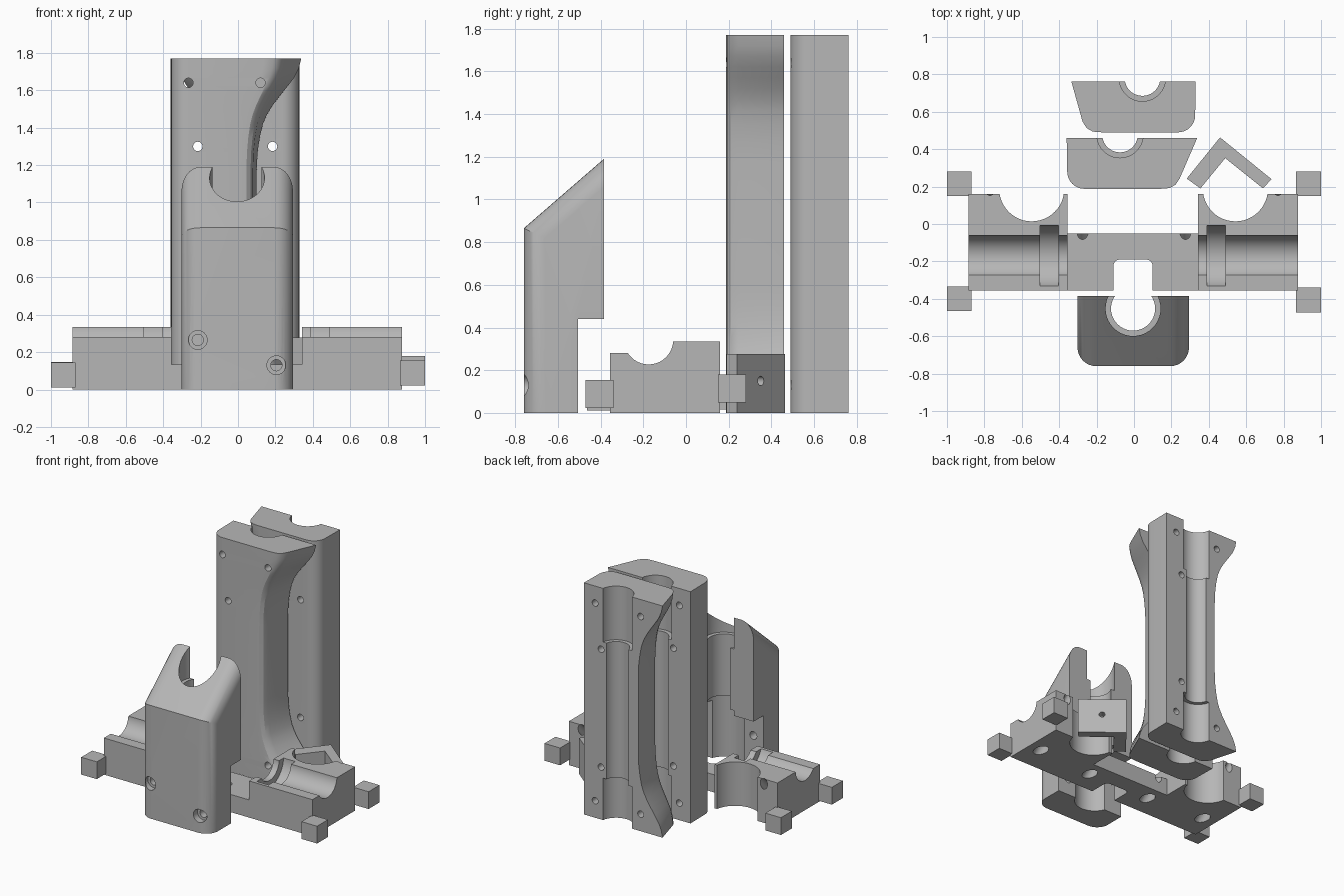
import bpy, bmesh, math
from mathutils import Vector

if "Cube" in bpy.data.objects:
    bpy.data.objects.remove(bpy.data.objects["Cube"])

grey = bpy.data.materials.new("plain_grey")
grey.diffuse_color = (0.47, 0.47, 0.47, 1)
grey.use_nodes = True
grey.node_tree.nodes["Principled BSDF"].inputs["Base Color"].default_value = grey.diffuse_color


def finish(name, bm):
    bmesh.ops.recalc_face_normals(bm, faces=bm.faces)
    me = bpy.data.meshes.new(name)
    bm.to_mesh(me)
    bm.free()
    ob = bpy.data.objects.new(name, me)
    bpy.context.collection.objects.link(ob)
    me.materials.append(grey)
    return ob


def loft(name, rings):
    """Closed solid through rings of equal point count."""
    bm = bmesh.new()
    vs = [[bm.verts.new(p) for p in r] for r in rings]
    n = len(vs[0])
    for a, b in zip(vs, vs[1:]):
        for i in range(n):
            bm.faces.new((a[i], a[(i + 1) % n], b[(i + 1) % n], b[i]))
    bm.faces.new(vs[0][::-1])
    bm.faces.new(vs[-1])
    return finish(name, bm)


def box(name, x0, x1, y0, y1, z0, z1):
    return loft(name, [[(x0, y0, z), (x1, y0, z), (x1, y1, z), (x0, y1, z)] for z in (z0, z1)])


def rod(p, q, r, n=40):
    p, q = Vector(p), Vector(q)
    d = q - p
    rot = d.to_track_quat('Z', 'Y')
    ring = [rot @ Vector((r * math.cos(2 * math.pi * i / n), r * math.sin(2 * math.pi * i / n), 0)) for i in range(n)]
    return loft("cutter", [[p + v for v in ring], [q + v for v in ring]])


def combine(ob, tools, op='DIFFERENCE'):
    for t in tools:
        m = ob.modifiers.new("bool", 'BOOLEAN')
        m.operation, m.solver, m.object = op, 'EXACT', t
        bpy.context.view_layer.objects.active = ob
        bpy.ops.object.modifier_apply(modifier=m.name)
        bpy.data.objects.remove(t)


def smooth(ob):
    bpy.ops.object.select_all(action='DESELECT')
    ob.select_set(True)
    bpy.context.view_layer.objects.active = ob
    bpy.ops.object.shade_smooth_by_angle(angle=math.radians(30))


def arc(cx, cy, r, a0, a1, n=8):
    return [(cx + r * math.cos(math.radians(a0 + (a1 - a0) * i / n)),
             cy + r * math.sin(math.radians(a0 + (a1 - a0) * i / n))) for i in range(n + 1)]


# Tall grip halves: rounded section with a waist scooped out of one side
H = 1.77
KEYS = [(0, 0), (.05, .05), (.1, .15), (.15, .31), (.2, .48), (.25, .64), (.3, .77),
        (.35, .86), (.42, .93), (.5, .98), (.6, 1)]


def grip(name, sx, ox, oy, tip):
    section = [(-.36, .46, 0)] + [(x, y, 0) for x, y in arc(-.265, .28, .092, 180, 270)]
    section += [(.14, .188, .13), (.19, .192, .145), (.222, .21, .155), (.245, .245, .165),
                (tip, .46, tip - .1)]
    levels = [(z, s) for z, s in KEYS] + [(H - z, s) for z, s in reversed(KEYS)]
    rings = [[(ox + sx * (x - k * s), y + oy, z) for x, y, k in section] for z, s in levels]
    ob = loft(name, rings)
    bx, by = ox + sx * -.075, .478 + oy
    cuts = [rod((bx, by, -.1), (bx, by, 1.9), .095),
            rod((bx, by, -.1), (bx, by, .32), .124),
            rod((bx, by, 1.36), (bx, by, 1.9), .124)]
    for x, z in ((-.265, 1.64), (.12, 1.64), (-.215, 1.3), (-.215, .4), (-.265, .13), (.12, .13)):
        cuts.append(rod((ox + sx * x, oy, z), (ox + sx * x, oy + .7, z), .025, 20))
    combine(ob, cuts)
    smooth(ob)


grip("grip_half_front", 1, 0, 0, .338)
grip("grip_half_back", -1, -.03, .302, .305)

# Front cover: sloping top, rounded outer edges
prof = [(-.76, 0), (-.385, 0), (-.385, 1.19), (-.76, .865)]
cover = loft("front_cover", [[(x, y, z) for y, z in prof] for x in (-.302, .294)])
bm = bmesh.new()
bm.from_mesh(cover.data)
edges = [e for e in bm.edges if abs(e.verts[0].co.x - e.verts[1].co.x) < .01
         and min(v.co.y for v in e.verts) < -.7 and max(v.co.z for v in e.verts) > .5]
bmesh.ops.bevel(bm, geom=edges, offset=.1, segments=8, profile=.5, affect='EDGES')
bm.to_mesh(cover.data)
bm.free()
cx, cy = -.005, -.452
cuts = [box("cutter", -.5, .5, -.505, -.2, -.1, .44),
        rod((cx, cy, -.1), (cx, cy, 1.4), .118),
        rod((cx, cy, -.1), (cx, cy, .48), .147),
        rod((cx, cy, .95), (cx, cy, 1.4), .147)]
for x, z in ((-.215, .265), (.205, .13)):
    cuts += [rod((x, -.9, z), (x, -.3, z), .03, 24), rod((x, -.9, z), (x, -.71, z), .05, 32)]
combine(cover, cuts)
smooth(cover)

# Base: notched centre plate joined to two cradle blocks
base = box("cradle_base", -.37, .36, -.355, -.05, 0, .135)
blocks = [box("block", x0, x1, -.355, .16, 0, .335) for x0, x1 in ((-.885, -.355), (.342, .878))]
combine(base, blocks, 'UNION')
notch = arc(-.075, -.225, .035, 180, 90, 5) + arc(.065, -.225, .035, 90, 0, 5) + [(.1, -.5), (-.11, -.5)]
cuts = [loft("cutter", [[(x, y, z) for x, y in notch] for z in (-.1, .5)])]
ay, az = -.175, .342   # axis of the lying cradle groove
for s, x_in, x_out, bore in ((-1, -.355, -.885, -.547), (1, .342, .878, .542)):
    lo, hi = sorted((x_in - s * .03, x_out + s * .05))
    cuts.append(box("cutter", lo, hi, -.5, -.2, .28, .5))
    cuts.append(rod((lo, ay, az), (hi, ay, az), .115))
    a = x_in + s * .048
    cuts.append(rod((a, ay, az), (a + s * .1, ay, az), .168, 48))
    cuts.append(rod((bore, .188, -.1), (bore, .188, .5), .174, 48))
    # slanted screw holes with wide lower mouths
    for x, y, z in ((s * .77, .16, .3), (s * .275, -.05, .125)):
        cuts.append(rod((x, y + .1, z + .1), (x, y - z - .1, -.1), .03, 24))
        cuts.append(rod((x, y - z + .05, .05), (x, y - z - .1, -.1), .048, 24))
combine(base, cuts)
smooth(base)

# Corner feet
for i, (x0, y0, z0) in enumerate(((-1, .15, .015), (-1, -.465, .012), (.867, .15, .048), (.867, -.472, .022))):
    box("corner_foot_%d" % i, x0, x0 + .132, y0, y0 + .132, z0, z0 + .132)

# Angled bracket with one screw hole
outline = [(.46, .463), (.282, .243), (.355, .19), (.488, .352), (.69, .19), (.735, .24)]
bracket = loft("angle_bracket", [[(x, y, z) for x, y in outline] for z in (0, .277)])
combine(bracket, [rod((.51, .24, .15), (.67, .44, .15), .022, 24)])
smooth(bracket)
